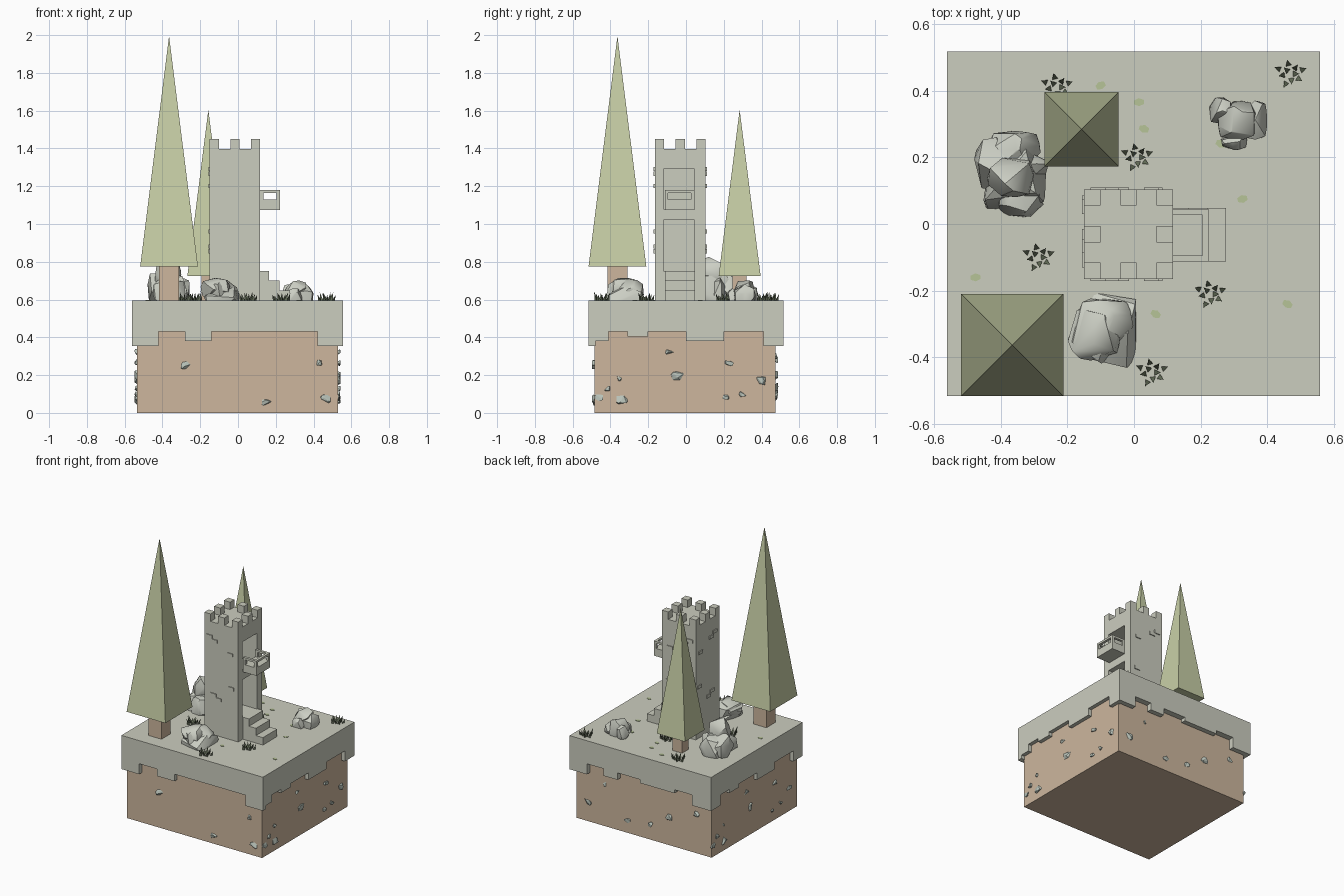
import bpy, bmesh, random
from math import pi, cos, sin
from mathutils import Vector, Matrix

random.seed(4)
cube = bpy.data.objects.get("Cube")
if cube:
    bpy.data.objects.remove(cube, do_unlink=True)


def material(name, rgb):
    m = bpy.data.materials.new(name)
    m.use_nodes = True
    m.diffuse_color = (*rgb, 1)
    m.node_tree.nodes["Principled BSDF"].inputs["Base Color"].default_value = (*rgb, 1)
    return m


STONE = material("pale_stone", (0.60, 0.61, 0.52))
DIRT = material("tan_dirt", (0.61, 0.47, 0.34))
FOLIAGE = material("sage_foliage", (0.57, 0.62, 0.38))
ROCK = material("grey_rock", (0.60, 0.62, 0.55))
GRASS = material("dark_grass", (0.13, 0.16, 0.10))
LEAF = material("pale_leaf", (0.47, 0.55, 0.31))
PEBBLE = material("cool_pebble", (0.50, 0.56, 0.50))

GROUND = 0.595


def finish(name, bm, mat, smooth=False):
    bmesh.ops.recalc_face_normals(bm, faces=bm.faces)
    mesh = bpy.data.meshes.new(name)
    bm.to_mesh(mesh)
    bm.free()
    mesh.materials.append(mat)
    ob = bpy.data.objects.new(name, mesh)
    bpy.context.collection.objects.link(ob)
    if smooth:
        bpy.ops.object.select_all(action="DESELECT")
        ob.select_set(True)
        bpy.context.view_layer.objects.active = ob
        bpy.ops.object.shade_smooth_by_angle(angle=0.6)
    return ob


def add_box(bm, x, y, z):
    lo, hi = Vector((x[0], y[0], z[0])), Vector((x[1], y[1], z[1]))
    mat = Matrix.Translation((lo + hi) / 2) @ Matrix.Diagonal((*(hi - lo), 1))
    bmesh.ops.create_cube(bm, size=1, matrix=mat)


def boxes(name, mat, parts):
    bm = bmesh.new()
    for p in parts:
        add_box(bm, *p)
    return finish(name, bm, mat)


def add_boulder(bm, centre, radii, n=22):
    """Convex chunk around a centre, squared off a little."""
    pts = []
    for _ in range(n):
        d = Vector([random.gauss(0, 1) for _ in range(3)]).normalized()
        d /= max(abs(c) for c in d) ** 0.5
        pts.append(bm.verts.new([c + r * min(1, max(-1, k)) for c, r, k in zip(centre, radii, d)]))
    res = bmesh.ops.convex_hull(bm, input=pts)
    junk = {g for g in res["geom_interior"] + res["geom_unused"] if isinstance(g, bmesh.types.BMVert)}
    bmesh.ops.delete(bm, geom=list(junk), context="VERTS")


# Earth block and the ground slab with its hanging fringe
boxes("dirt_block", DIRT, [((-0.535, 0.53), (-0.485, 0.475), (0, 0.44))])
X0, X1, Y0, Y1, T = -0.56, 0.557, -0.515, 0.517, 0.035
BASE = 0.43
boxes("ground_slab", STONE, [((X0, X1), (Y0, Y1), (BASE, GROUND))])
front = [(X0, -0.42, 0.355), (-0.28, -0.14, 0.38), (0.42, X1, 0.355)]
back = [(X0, -0.41, 0.355), (-0.27, 0, 0.405), (0.18, 0.29, 0.38), (0.42, X1, 0.355)]
right = [(Y0 + T, -0.41, 0.38), (-0.31, -0.2, 0.405), (0, 0.2, 0.38), (0.41, Y1 - T, 0.355)]
left = [(Y0 + T, -0.41, 0.355), (-0.2, 0, 0.38), (0.2, 0.31, 0.405), (0.41, Y1 - T, 0.355)]
fringe = [((a, b), (Y0, Y0 + T), (z, BASE)) for a, b, z in front]
fringe += [((a, b), (Y1 - T, Y1), (z, BASE)) for a, b, z in back]
fringe += [((X1 - T, X1), (a, b), (z, BASE)) for a, b, z in right]
fringe += [((X0, X0 + T), (a, b), (z, BASE)) for a, b, z in left]
boxes("slab_fringe", STONE, fringe)

# Tower body with recessed doorway and upper window
TX, TY, TOP = (-0.15, 0.117), (-0.165, 0.104), 1.397
tower = boxes("tower", STONE, [(TX, TY, (GROUND, TOP))])
for z in ((0.75, 1.02), (1.08, 1.29)):
    cutter = boxes("opening_cutter", STONE, [((-0.02, 0.2), (-0.118, 0.045), z)])
    cutter.hide_render = True
    mod = tower.modifiers.new("opening", "BOOLEAN")
    mod.operation, mod.solver, mod.object = "DIFFERENCE", "EXACT", cutter
    bpy.context.view_layer.objects.active = tower
    bpy.ops.object.modifier_apply(modifier=mod.name)
    bpy.data.objects.remove(cutter, do_unlink=True)

# Battlements around the roof edge
W = 0.049


def thirds(r):
    m = (r[0] + r[1]) / 2
    return [(r[0], r[0] + W), (m - W / 2, m + W / 2), (r[1] - W, r[1])]


boxes("battlements", STONE, [(x, y, (TOP, 1.45)) for i, x in enumerate(thirds(TX))
                             for j, y in enumerate(thirds(TY)) if (i, j) != (1, 1)])

# Thin raised bricks on the plain walls
bricks = []
for u, z in ((-0.13, 1.28), (-0.09, 1.255), (0.03, 1.19), (-0.10, 0.87), (-0.06, 0.845), (0.04, 0.95)):
    h, zz, e = (u, u + 0.045), (z, z + 0.022), 0.006
    bricks += [(h, (TY[0] - e, TY[0]), zz), (h, (TY[1], TY[1] + e), zz), ((TX[0] - e, TX[0]), h, zz)]
boxes("raised_bricks", STONE, bricks)

# Entrance steps and balcony
SY = (-0.112, 0.048)
boxes("entrance_steps", STONE, [((TX[1], 0.165 + 0.055 * i), SY, (GROUND, 0.752 - 0.052 * i))
                                for i in range(3)])
BX, BY, P = (TX[1], 0.223), (-0.112, 0.045), 0.018
parts = [(BX, BY, (1.075, 1.13))]
for z in ((1.13, 1.165),):
    for x in ((BX[0], BX[0] + P), (BX[1] - P, BX[1])):
        parts += [(x, (BY[0], BY[0] + P), z), (x, (BY[1] - P, BY[1]), z)]
rail = (1.165, 1.18)
parts += [(BX, (BY[0], BY[0] + P), rail), (BX, (BY[1] - P, BY[1]), rail),
          ((BX[1] - P, BX[1]), (BY[0] + P, BY[1] - P), rail)]
boxes("balcony", STONE, parts)


# Pyramid trees on square trunks
def tree(name, x, y, half, base, top, trunk):
    boxes(name + "_trunk", DIRT, [((x - trunk, x + trunk), (y - trunk, y + trunk), (GROUND, base))])
    bm = bmesh.new()
    move = Matrix.Translation((x, y, (base + top) / 2)) @ Matrix.Rotation(pi / 4, 4, "Z")
    bmesh.ops.create_cone(bm, cap_ends=True, segments=4, radius1=half * 2 ** 0.5, radius2=0,
                          depth=top - base, matrix=move)
    finish(name + "_foliage", bm, FOLIAGE)


tree("tall_tree", -0.365, -0.363, 0.153, 0.775, 1.995, 0.052)
tree("small_tree", -0.157, 0.284, 0.111, 0.725, 1.605, 0.037)


# Boulders, each made of overlapping chunks
def boulder(name, chunks):
    bm = bmesh.new()
    for centre, radii in chunks:
        add_boulder(bm, centre, radii)
    finish(name, bm, ROCK, smooth=True)


boulder("tall_boulder", [((-0.36, 0.14, 0.63), (0.10, 0.11, 0.11)), ((-0.36, 0.22, 0.63), (0.08, 0.06, 0.10)),
                         ((-0.42, 0.18, 0.66), (0.06, 0.08, 0.09)), ((-0.37, 0.14, 0.72), (0.07, 0.06, 0.11)),
                         ((-0.34, 0.07, 0.62), (0.07, 0.05, 0.09)), ((-0.31, 0.16, 0.64), (0.06, 0.05, 0.08))])
boulder("broad_boulder", [((-0.08, -0.32, 0.61), (0.10, 0.12, 0.06)), ((-0.10, -0.32, 0.64), (0.10, 0.10, 0.07)),
                          ((-0.12, -0.33, 0.66), (0.08, 0.08, 0.055))])
boulder("small_boulder", [((0.31, 0.31, 0.63), (0.06, 0.06, 0.075)), ((0.26, 0.34, 0.62), (0.035, 0.04, 0.06)),
                          ((0.36, 0.31, 0.62), (0.04, 0.06, 0.06)), ((0.30, 0.25, 0.61), (0.04, 0.03, 0.05))])

# Pebbles set into the four earth walls: position along wall, height, size
bm = bmesh.new()
front_p = [(-0.28, 0.25, 3), (0.43, 0.265, 2), (0.15, 0.055, 2.5), (0.465, 0.075, 3)]
side_p = [(-0.085, 0.32, 2.4), (0.23, 0.265, 2.5), (-0.045, 0.2, 3.5), (0.4, 0.17, 3), (-0.35, 0.18, 2),
          (-0.415, 0.13, 2), (-0.46, 0.08, 2.4), (-0.34, 0.07, 3.2), (0.21, 0.08, 2), (0.3, 0.1, 2)]
back_p = [(0.44, 0.14, 3), (0.13, 0.09, 2.5), (-0.05, 0.11, 2.5), (-0.2, 0.2, 3), (-0.42, 0.28, 2.5), (0.3, 0.3, 2)]
for rows, axis, wall in ((front_p, 1, -0.485), (back_p, 1, 0.475), (side_p, 0, 0.53), (side_p, 0, -0.535)):
    for u, z, s in rows:
        r = s / 100
        u = -u if wall == -0.535 else u
        if axis:
            add_boulder(bm, (u, wall, z), (r, 0.014, r * 0.8), 12)
        else:
            add_boulder(bm, (wall, u, z), (0.014, r, r * 0.8), 12)
finish("wall_pebbles", bm, PEBBLE)

# Grass tufts: rings of leaning three-sided blades
bm = bmesh.new()
for cx, cy in ((-0.23, 0.41), (0.01, 0.2), (0.47, 0.45), (-0.285, -0.1), (0.23, -0.21), (0.055, -0.445)):
    for k in range(10):
        a, d = k * 2.4, 0.012 + 0.003 * k
        out = Vector((cos(a), sin(a), 0))
        root = Vector((cx, cy, GROUND)) + out * d
        tip = bm.verts.new(root + out * 0.014 + Vector((0, 0, random.uniform(0.025, 0.048))))
        ring = [bm.verts.new(root + Vector((cos(a + t), sin(a + t), 0)) * 0.01) for t in (0, 2.1, 4.2)]
        bm.faces.new(ring)
        for i in range(3):
            bm.faces.new((ring[i], ring[(i + 1) % 3], tip))
finish("grass_tufts", bm, GRASS)

# Fallen leaves lying on the ground
bm = bmesh.new()
for cx, cy in ((-0.1, 0.415), (0.015, 0.365), (0.03, 0.285), (0.26, 0.24), (0.325, 0.075),
               (-0.475, -0.16), (0.065, -0.27), (0.46, -0.24)):
    move = (Matrix.Translation((cx, cy, GROUND + 0.001)) @ Matrix.Rotation(random.uniform(-0.6, 0.6), 4, "Z")
            @ Matrix.Diagonal((0.017, 0.012, 0.004, 1)))
    bmesh.ops.create_cone(bm, cap_ends=True, segments=6, radius1=1, radius2=1, depth=1, matrix=move)
finish("fallen_leaves", bm, LEAF)
